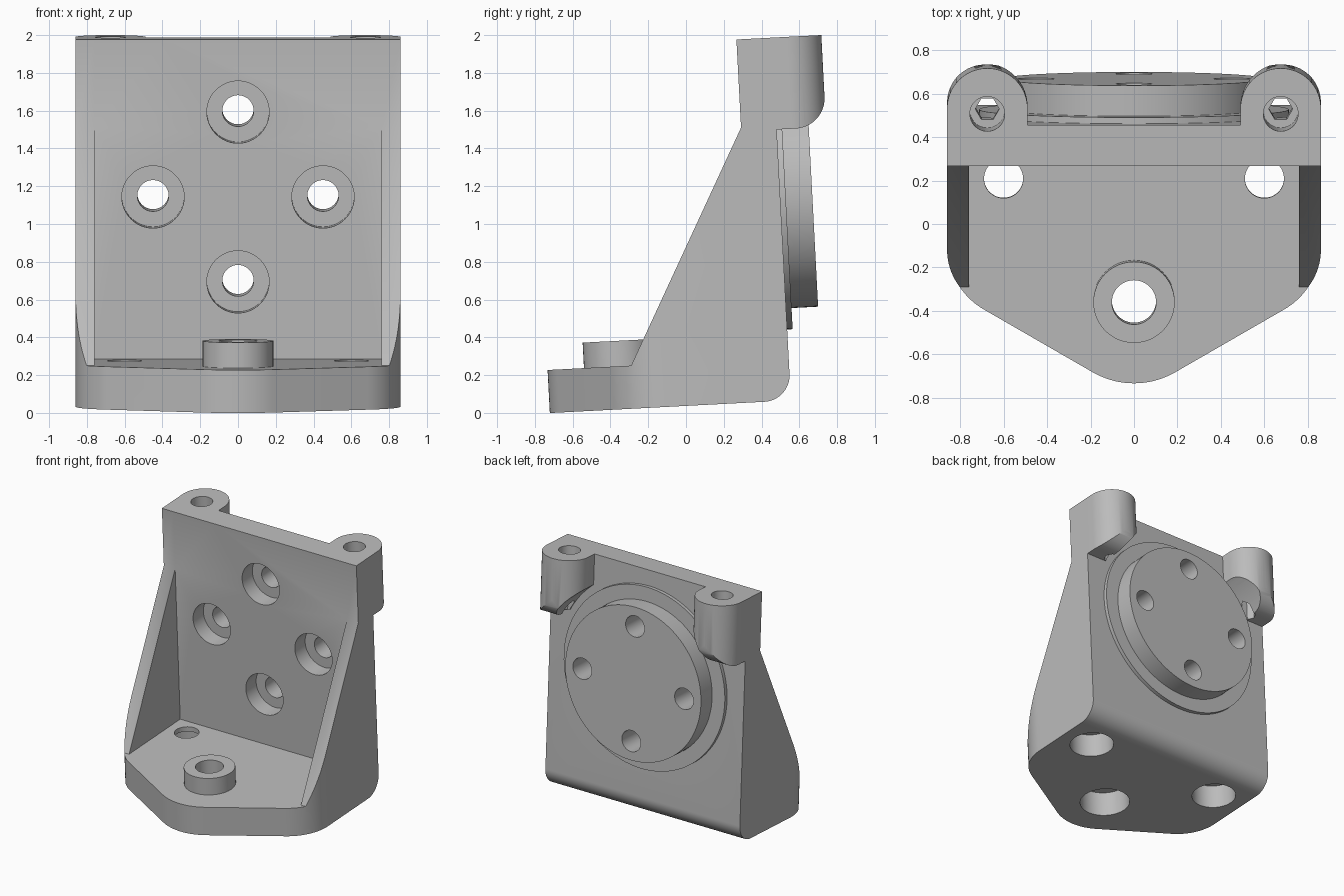
import bpy, bmesh, math
from mathutils import Matrix

old = bpy.data.objects.get("Cube")
if old:
    bpy.data.objects.remove(old, do_unlink=True)

grey = bpy.data.materials.new("plain grey")
grey.use_nodes = True
grey.diffuse_color = (0.5, 0.5, 0.5, 1)
grey.node_tree.nodes["Principled BSDF"].inputs["Base Color"].default_value = (0.5, 0.5, 0.5, 1)

BOTTOM, FLOOR, TOP = 0.037, 0.265, 1.96   # heights before the tilt
FRONT, BACK, HALF = 0.37, 0.558, 0.86     # wall faces and half width
HUB = 1.125                               # height of the round pad
TILT = Matrix.Rotation(math.radians(3), 4, 'X')


def arc(cx, cy, r, start, end, n=16):
    angles = [math.radians(start + (end - start) * i / n) for i in range(n + 1)]
    return [(cx + r * math.cos(a), cy + r * math.sin(a)) for a in angles]


def prism(name, outline, axis, low, high):
    """Extrude a 2D outline along an axis."""
    place = {'X': lambda u, v, w: (w, u, v),
             'Y': lambda u, v, w: (u, w, v),
             'Z': lambda u, v, w: (u, v, w)}[axis]
    bm = bmesh.new()
    rings = [[bm.verts.new(place(u, v, w)) for u, v in outline] for w in (low, high)]
    count = len(outline)
    for ring in rings:
        bm.faces.new(ring)
    for i in range(count):
        j = (i + 1) % count
        bm.faces.new((rings[0][i], rings[0][j], rings[1][j], rings[1][i]))
    bmesh.ops.recalc_face_normals(bm, faces=bm.faces)
    mesh = bpy.data.meshes.new(name)
    bm.to_mesh(mesh)
    bm.free()
    mesh.materials.append(grey)
    obj = bpy.data.objects.new(name, mesh)
    bpy.context.collection.objects.link(obj)
    return obj


def rod(name, u, v, r, axis, low, high, sides=48):
    return prism(name, arc(u, v, r, 0, 360, sides)[:-1], axis, low, high)


def box(name, x0, x1, y0, y1, z0, z1):
    return prism(name, [(x0, y0), (x1, y0), (x1, y1), (x0, y1)], 'Z', z0, z1)


def combine(obj, other, operation):
    """Apply a boolean and discard the second object."""
    mod = obj.modifiers.new("boolean", 'BOOLEAN')
    mod.operation, mod.object, mod.solver = operation, other, 'EXACT'
    bpy.context.view_layer.update()
    graph = bpy.context.evaluated_depsgraph_get()
    mesh = bpy.data.meshes.new_from_object(obj.evaluated_get(graph))
    obj.modifiers.clear()
    obj.data = mesh
    bpy.data.objects.remove(other, do_unlink=True)


# Body: side profile trimmed by the pointed base outline
side = [(-0.8, BOTTOM)] + arc(BACK - 0.14, BOTTOM + 0.14, 0.14, -90, 0)
side += [(BACK, TOP), (FRONT, TOP), (FRONT, 1.493), (-0.277, FLOOR), (-0.8, FLOOR)]
body = prism("bracket_body", side, 'X', -HALF, HALF)
right_half = arc(0, -0.34, 0.38, -90, -60, 12) + arc(HALF - 0.34, -0.086, 0.34, -60, 0, 20)
right_half.append((HALF, 1))
left_half = [(-x, y) for x, y in reversed(right_half[1:])]
combine(body, prism("plan", right_half + left_half, 'Z', -0.5, 2.5), 'INTERSECT')
combine(body, box("pocket", -0.76, 0.76, -1, FRONT, FLOOR, 2.5), 'DIFFERENCE')

# Rear lugs, rounded underneath and hollowed around the pad
for s in (-1, 1):
    plan = [(s * x, y) for x, y in
            [(HALF, 0.45)] + arc(0.675, 0.635, 0.185, 0, 180, 32) + [(0.49, 0.45)]]
    lug = prism("lug", plan, 'Z', 1.4, TOP)
    under = [(0.4, 1.473)] + arc(0.66, 1.633, 0.16, -90, 0, 16) + [(0.82, 2.1), (0.4, 2.1)]
    combine(lug, prism("under", under, 'X', -1, 1), 'INTERSECT')
    combine(lug, rod("hollow", 0, HUB, 0.77, 'Y', BACK, 1, 96), 'DIFFERENCE')
    combine(body, lug, 'UNION')
    combine(body, rod("screw_hole", s * 0.675, 0.61, 0.08, 'Z', 1.66, 2.2), 'DIFFERENCE')
    combine(body, rod("hex_hole", s * 0.675, 0.617, 0.055, 'Z', 1.4, 1.7, 6), 'DIFFERENCE')

# Front boss and the three base holes, recessed from below
combine(body, rod("boss", 0, -0.34, 0.187, 'Z', 0.15, 0.4), 'UNION')
for x, y, small, wide, depth in ((0, -0.34, 0.102, 0.187, 0.2),
                                 (0.6, 0.223, 0.09, 0.165, 0.19),
                                 (-0.6, 0.223, 0.09, 0.165, 0.19)):
    combine(body, rod("recess", x, y, wide, 'Z', -0.2, BOTTOM + depth), 'DIFFERENCE')
    combine(body, rod("bore", x, y, small, 'Z', -0.2, 0.6), 'DIFFERENCE')

# Round pad with its thin collar on the back
pad = rod("round_pad", 0, HUB, 0.6, 'Y', BACK - 0.05, 0.728, 96)
combine(pad, rod("collar", 0, HUB, 0.712, 'Y', BACK - 0.03, 0.587, 96), 'UNION')
combine(body, pad, 'UNION')

# Four recessed mounting holes through wall and pad
for x, z in ((0.45, 0), (-0.45, 0), (0, 0.45), (0, -0.45)):
    combine(body, rod("recess", x, HUB + z, 0.165, 'Y', 0.2, FRONT + 0.13), 'DIFFERENCE')
    combine(body, rod("bore", x, HUB + z, 0.083, 'Y', 0.2, 1), 'DIFFERENCE')

# Tilt the whole bracket back and smooth the curved faces
body.data.transform(TILT)
bpy.ops.object.select_all(action='DESELECT')
body.select_set(True)
bpy.context.view_layer.objects.active = body
bpy.ops.object.shade_smooth_by_angle(angle=math.radians(30))
